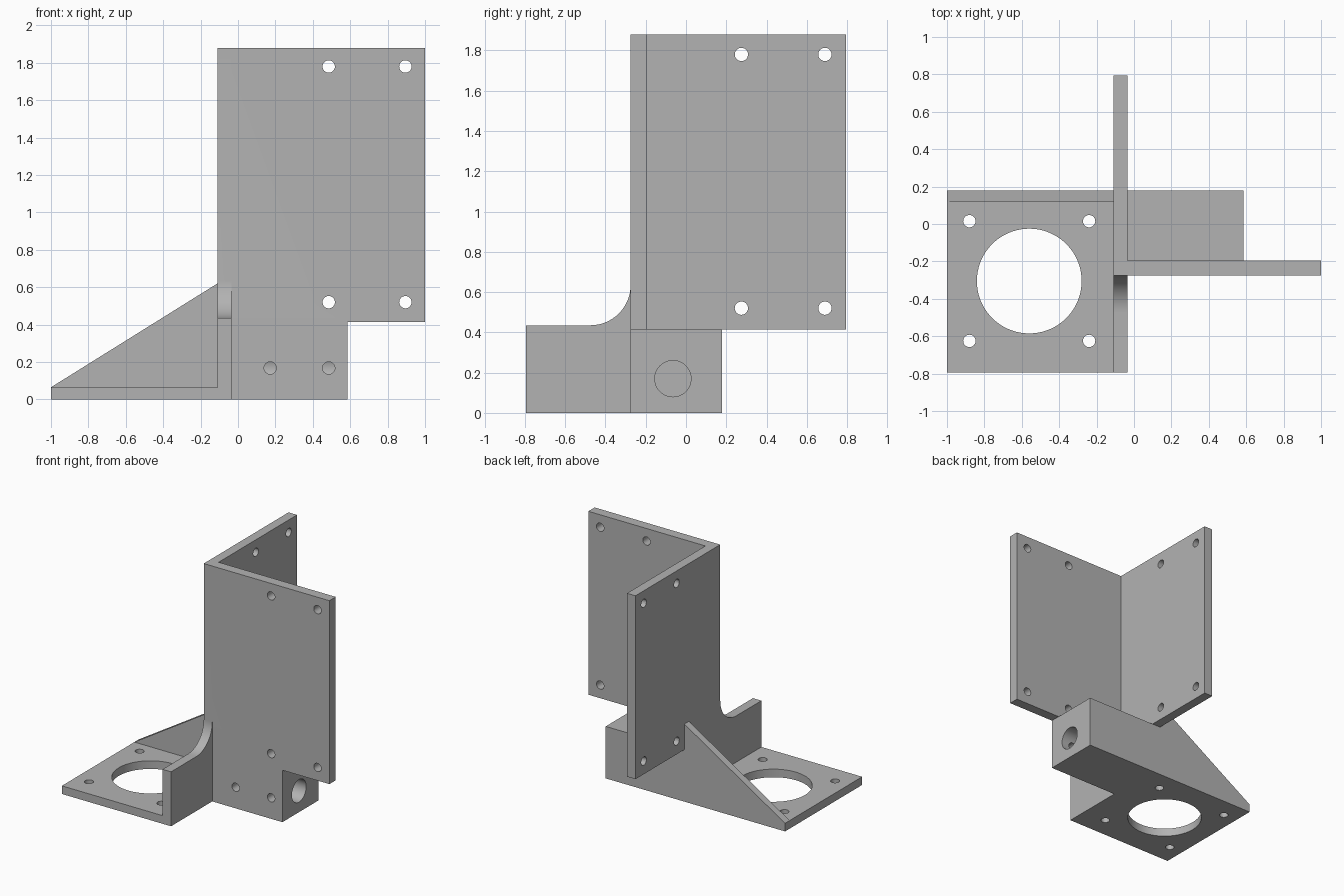
import bpy, bmesh, math
from mathutils import Matrix, Vector

cube = bpy.data.objects.get("Cube")
if cube:
    bpy.data.objects.remove(cube, do_unlink=True)

grey = bpy.data.materials.new("bracket grey")
grey.use_nodes = True
colour = (0.45, 0.45, 0.45, 1)
grey.diffuse_color = colour
grey.node_tree.nodes["Principled BSDF"].inputs["Base Color"].default_value = colour

# Shared dimensions
LEFT, INNER, FRONT, FACE, BACK = -0.11, -0.035, -0.275, -0.195, 0.178
TOP, STEP, END = 1.88, 0.415, 0.585
REACH = 0.795
HOLE = 0.033


def new_object(name, bm):
    bmesh.ops.recalc_face_normals(bm, faces=bm.faces)
    mesh = bpy.data.meshes.new(name)
    bm.to_mesh(mesh)
    bm.free()
    mesh.materials.append(grey)
    obj = bpy.data.objects.new(name, mesh)
    bpy.context.collection.objects.link(obj)
    return obj


def prism(name, axis, profile, low, high):
    """Extrude a 2D profile along an axis; profile holds the other two coordinates."""
    bm = bmesh.new()
    verts = []
    for a, b in profile:
        co = [a, b]
        co.insert(axis, low)
        verts.append(bm.verts.new(co))
    face = bm.faces.new(verts)
    moved = bmesh.ops.extrude_face_region(bm, geom=[face])["geom"]
    shift = Vector((0, 0, 0))
    shift[axis] = high - low
    bmesh.ops.translate(bm, vec=shift, verts=[v for v in moved if isinstance(v, bmesh.types.BMVert)])
    return new_object(name, bm)


def box(name, x, y, z):
    return prism(name, 2, [(x[0], y[0]), (x[1], y[0]), (x[1], y[1]), (x[0], y[1])], *z)


def drill(axis, a, b, radius, low, high, sides=32):
    ring = [(a + radius * math.cos(t), b + radius * math.sin(t))
            for t in (2 * math.pi * i / sides for i in range(sides))]
    cutter = prism("drill", axis, ring, low, high)
    cutter.hide_render = True
    return cutter


def combine(target, tools, operation):
    """Boolean the tools into the target, then discard them."""
    for tool in tools:
        mod = target.modifiers.new("combine", "BOOLEAN")
        mod.operation, mod.solver, mod.object = operation, "EXACT", tool
    graph = bpy.context.evaluated_depsgraph_get()
    result = bpy.data.meshes.new_from_object(target.evaluated_get(graph))
    target.modifiers.clear()
    target.data = result
    for tool in tools:
        bpy.data.objects.remove(tool, do_unlink=True)


# Side plate with a rounded inner corner above its low front wing
R, WING = 0.2, 0.435
arc = [(FRONT - R + R * math.cos(t), WING + R - R * math.sin(t))
       for t in (math.pi / 2 * i / 16 for i in range(17))]
bracket = prism("bracket", 0, [(-REACH, 0), (BACK, 0), (BACK, STEP), (REACH, STEP),
                               (REACH, TOP), (FRONT, TOP)] + arc + [(-REACH, WING)], LEFT, INNER)

# Front plate, rod block, motor base and triangular gusset
front_plate = prism("front_plate", 1, [(LEFT, 0), (END, 0), (END, STEP), (1, STEP),
                                       (1, TOP), (LEFT, TOP)], FRONT, FACE)
rod_block = box("rod_block", (LEFT, END), (FRONT, BACK), (0, STEP))
base = box("base", (-1, INNER), (-REACH, BACK), (0, 0.065))
gusset = prism("gusset", 1, [(-1, 0), (INNER, 0), (INNER, 0.62), (LEFT, 0.62), (-1, 0.065)],
               0.12, BACK)
combine(bracket, [front_plate, rod_block, base, gusset], "UNION")

# Mounting holes in both upright plates
holes = []
for z in (0.52, 1.78):
    holes += [drill(1, x, z, HOLE, FRONT - 0.1, FACE + 0.1) for x in (0.485, 0.895)]
    holes += [drill(0, y, z, HOLE, LEFT - 0.1, INNER + 0.1) for y in (0.275, 0.69)]

# Motor opening and its screw holes
CX, CY, PITCH = -0.56, -0.305, 0.32
holes.append(drill(2, CX, CY, 0.28, -0.1, 0.2, 96))
holes += [drill(2, CX + sx * PITCH, CY + sy * PITCH, HOLE, -0.1, 0.2)
          for sx in (-1, 1) for sy in (-1, 1)]

# Blind rod bore with two clamp screw holes reaching it
holes.append(drill(0, -0.065, 0.17, 0.09, INNER, END + 0.1, 48))
holes += [drill(1, x, 0.168, HOLE, FRONT - 0.1, -0.065) for x in (0.172, 0.485)]
combine(bracket, holes, "DIFFERENCE")

# Smooth curved walls, keep edges crisp
bpy.ops.object.select_all(action="DESELECT")
bracket.select_set(True)
bpy.context.view_layer.objects.active = bracket
bpy.ops.object.shade_smooth_by_angle(angle=math.radians(30))
